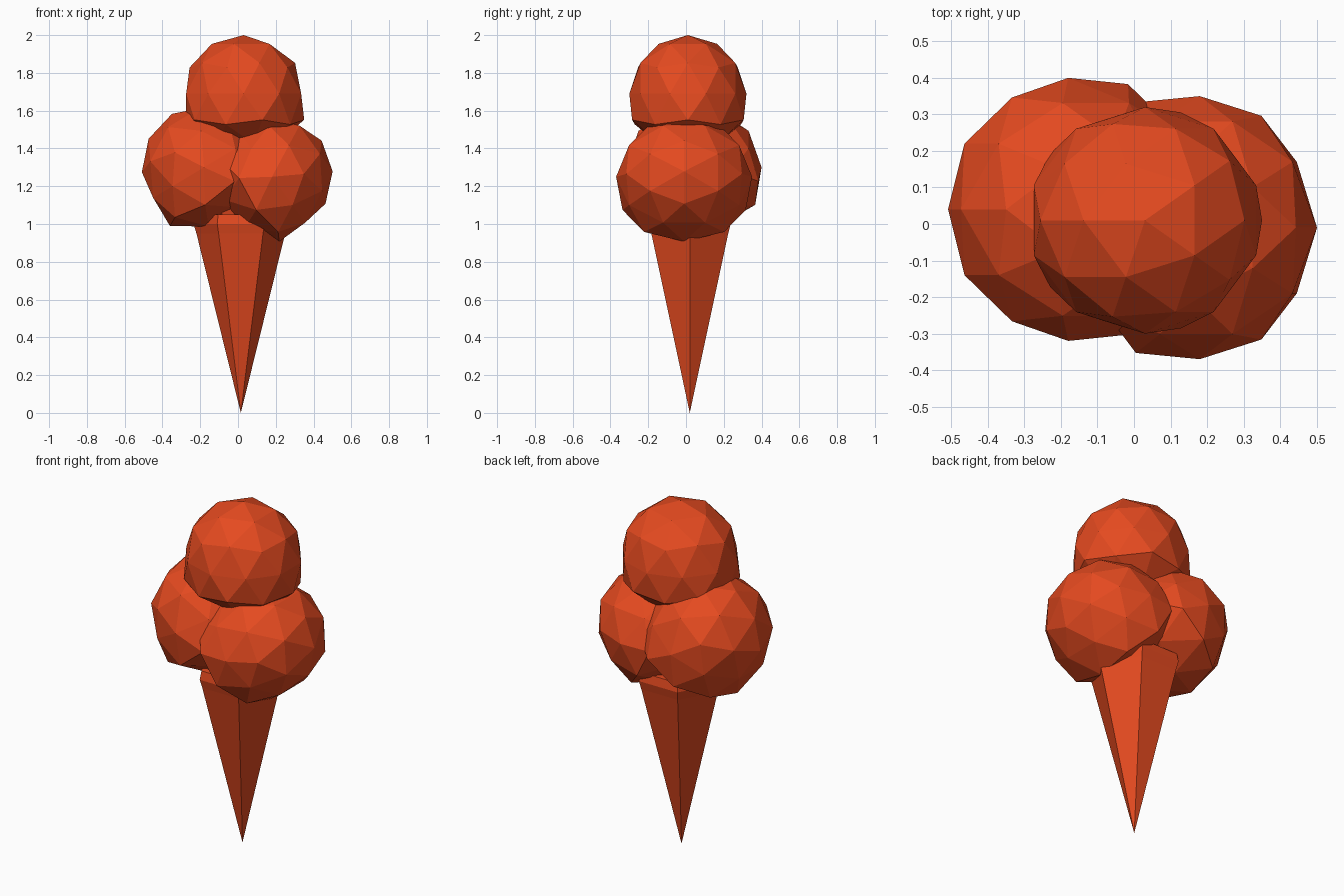
import bpy, bmesh
from math import cos, sin, pi, radians
from mathutils import Matrix, Vector

cube = bpy.data.objects.get("Cube")
if cube:
    bpy.data.objects.remove(cube, do_unlink=True)

red = bpy.data.materials.new("orange_red")
red.use_nodes = True
colour = (0.78, 0.068, 0.014, 1)
red.diffuse_color = colour
red.node_tree.nodes["Principled BSDF"].inputs["Base Color"].default_value = colour


def finish(name, bm):
    bmesh.ops.recalc_face_normals(bm, faces=bm.faces)
    mesh = bpy.data.meshes.new(name)
    bm.to_mesh(mesh)
    bm.free()
    mesh.materials.append(red)
    bpy.context.collection.objects.link(bpy.data.objects.new(name, mesh))


def scoop(name, centre, size, spin, tilt):
    """Faceted ball with a flared base, leaning by tilt in the spin direction."""
    bm = bmesh.new()
    bmesh.ops.create_icosphere(bm, subdivisions=2, radius=1)
    for v in bm.verts:
        if -0.6 < v.co.z < -0.4:
            v.co.x *= 1.12
            v.co.y *= 1.12
    turn = Matrix.Rotation(radians(spin), 3, "Z") @ Matrix.Rotation(radians(tilt), 3, "Y")
    for v in bm.verts:
        v.co = Vector(centre) + turn @ (v.co * Vector(size))
    finish(name, bm)


# Scoops: one upright on top, two leaning outward below it
scoop("top_scoop", (0.03, 0.01, 1.69), (0.32, 0.31, 0.31), 180, 0)
scoop("left_scoop", (0.18, -0.01, 1.25), (0.315, 0.36, 0.325), 0, 54)
scoop("right_scoop", (-0.18, 0.04, 1.3), (0.33, 0.36, 0.33), 180, 31)

# Six-sided cone with a rim and an upper cup
bm = bmesh.new()
profile = [(0.235, 0.95), (0.25, 1.0), (0.24, 1.05), (0.2, 1.05),
           (0.23, 1.17), (0.2, 1.23)]
rings = [[bm.verts.new((0.015 + r * cos(k * pi / 3), 0.02 + r * sin(k * pi / 3), z))
          for k in range(6)] for r, z in profile]
tip = bm.verts.new((0.015, 0.02, 0))
for k in range(6):
    n = (k + 1) % 6
    bm.faces.new((tip, rings[0][n], rings[0][k]))
    for low, high in zip(rings, rings[1:]):
        bm.faces.new((low[k], low[n], high[n], high[k]))
bm.faces.new(rings[-1])
finish("cone", bm)
